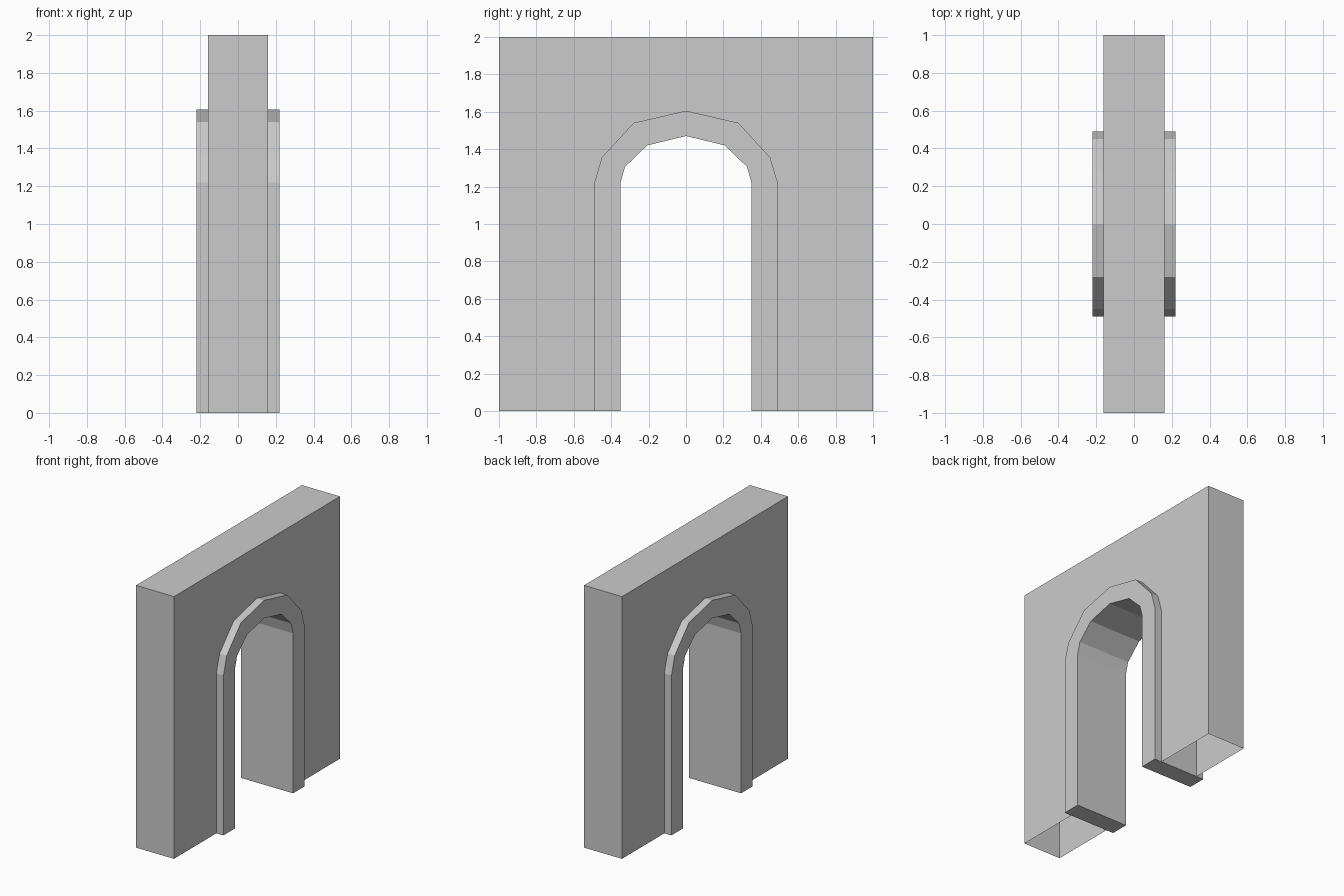
import bpy

if "Cube" in bpy.data.objects:
    bpy.data.objects.remove(bpy.data.objects["Cube"])

# Right half of the arch outlines as (y, z), from the floor up to the crown
OUTER = [(0.49, 0), (0.49, 1.22), (0.45, 1.355), (0.28, 1.54), (0, 1.605)]
INNER = [(0.35, 0), (0.35, 1.22), (0.326, 1.305), (0.207, 1.42), (0, 1.47)]


def mirrored(half):
    """Full arch line running from +y over the crown to -y."""
    return half + [(-y, z) for y, z in reversed(half[:-1])]


def extrude_profile(name, outline, half_depth, sides):
    """Extrude a counter-clockwise (y, z) outline along x, closing the first `sides` edges."""
    n = len(outline)
    verts = [(x, y, z) for x in (half_depth, -half_depth) for y, z in outline]
    faces = [list(range(n)), list(range(2 * n - 1, n - 1, -1))]
    for i in range(sides):
        j = (i + 1) % n
        faces.append([i, n + i, n + j, j])
    mesh = bpy.data.meshes.new(name)
    mesh.from_pydata(verts, [], faces)
    mesh.update()
    obj = bpy.data.objects.new(name, mesh)
    bpy.context.collection.objects.link(obj)
    return obj


outer, inner = mirrored(OUTER), mirrored(INNER)

# Wall shell: ends and top only, open underneath, doorway cut to the arch outline
wall_outline = [(1, 0), (1, 2), (-1, 2), (-1, 0)] + outer[::-1]
extrude_profile("wall", wall_outline, 0.16, 3)

# Solid arch surround, slightly deeper than the wall
arch_outline = outer + inner[::-1]
extrude_profile("arch_surround", arch_outline, 0.22, len(arch_outline))
